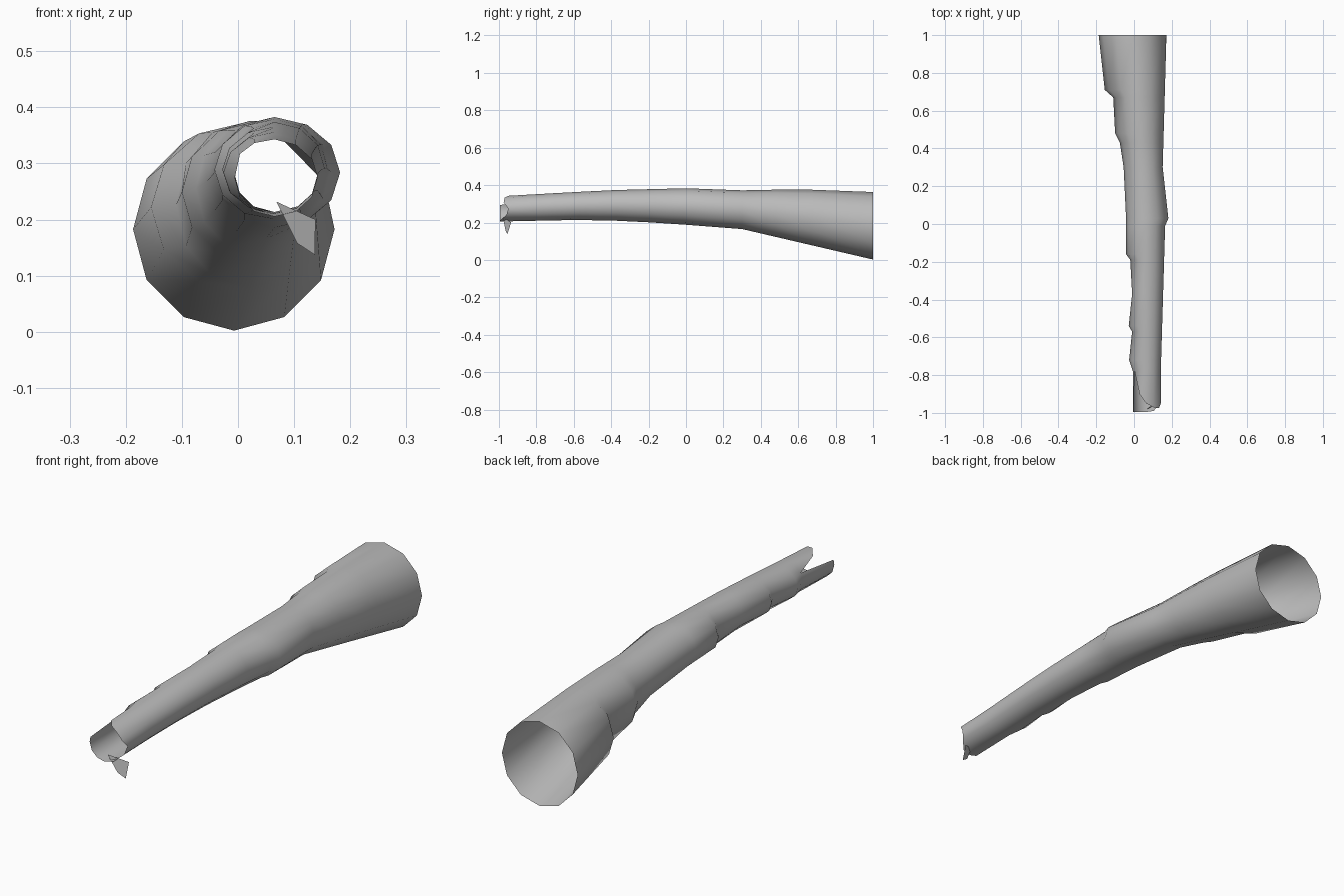
import bpy, bmesh
from math import sin, cos, radians
from mathutils import Vector

if "Cube" in bpy.data.objects:
    bpy.data.objects.remove(bpy.data.objects["Cube"])

# One plain cloth colour
cloth = bpy.data.materials.new("light_grey_cloth")
cloth.use_nodes = True
colour = (.5, .5, .5, 1)
cloth.diffuse_color = colour
cloth.node_tree.nodes["Principled BSDF"].inputs["Base Color"].default_value = colour

# Outlines along y, from the wide back opening to the narrow front cuff
LEFT_SIDE = [(1, .172), (.3, .152), (.03, .182), (-.01, .165), (-.78, .142)]
RIGHT_SIDE = [(1, -.187), (.71, -.155), (.67, -.11), (.48, -.1), (.43, -.075),
              (.3, -.055), (.03, -.042), (-.16, -.042), (-.19, -.02),
              (-.37, -.01), (-.54, -.028), (-.57, -.01), (-.72, -.026), (-.78, -.006)]
TOP = [(1, .363), (.6, .378), (.3, .372), (0, .383), (-.4, .373), (-.7, .357), (-1, .34)]
BOTTOM = [(1, .002), (.3, .165), (0, .188), (-.3, .208), (-.6, .214), (-1, .205)]
SIDES = 12


def along(outline, y):
    """Value of an outline at y, straight between its points."""
    for (y0, v0), (y1, v1) in zip(outline, outline[1:]):
        if y >= y1:
            return v0 + (v1 - v0) * (y0 - y) / (y0 - y1)
    return outline[-1][1]


def wall_point(y, degrees):
    """Point on the sleeve wall; zero degrees is the +x side."""
    a = radians(degrees)
    cx = .065 - .08 * max(0, y - .1)
    top, bottom = along(TOP, y), along(BOTTOM, y)
    side = along(LEFT_SIDE if cos(a) > 0 else RIGHT_SIDE, y)
    x = cx + abs(side - cx) * cos(a)
    return Vector((x, y, (top + bottom) / 2 + (top - bottom) / 2 * sin(a)))


def finish(name, bm):
    mesh = bpy.data.meshes.new(name)
    bm.to_mesh(mesh)
    bm.free()
    mesh.materials.append(cloth)
    obj = bpy.data.objects.new(name, mesh)
    bpy.context.collection.objects.link(obj)
    mesh.shade_smooth()
    return obj


# Sleeve: rings with one-sided folds, open at both ends
bm = bmesh.new()
stations = sorted({y for y, _ in LEFT_SIDE + RIGHT_SIDE}, reverse=True)
rings = [[bm.verts.new(wall_point(y, 360 * i / SIDES)) for i in range(SIDES)]
         for y in stations]
for a, b in zip(rings, rings[1:]):
    for i in range(SIDES):
        j = (i + 1) % SIDES
        bm.faces.new((a[i], b[i], b[j], a[j]))

# Torn cuff: a tongue low on one side, split from the upper wall by a notch
cuff_ends = [-.95, -.975, -.97, -.95, -.9, -.995, -.995, -.995, -.995, -.995, -.99, -.96]
base = rings[-1]
edge = []
for i, y in enumerate(cuff_ends):
    angle = 360 * i / SIDES - (0 if i != 5 else -12)
    edge.append(bm.verts.new(wall_point(y, angle)))
for i in range(SIDES):
    j = (i + 1) % SIDES
    if i == 4:
        bm.faces.new((base[i], edge[i], base[j]))
    else:
        bm.faces.new((base[i], edge[i], edge[j], base[j]))
finish("sleeve", bm)

# Loose scrap hanging under the cuff
bm = bmesh.new()
scrap = [(.068, -.98, .232), (.105, -.965, .158), (.137, -.955, .137), (.138, -.935, .2)]
bm.faces.new([bm.verts.new(p) for p in scrap])
finish("hanging_scrap", bm)
